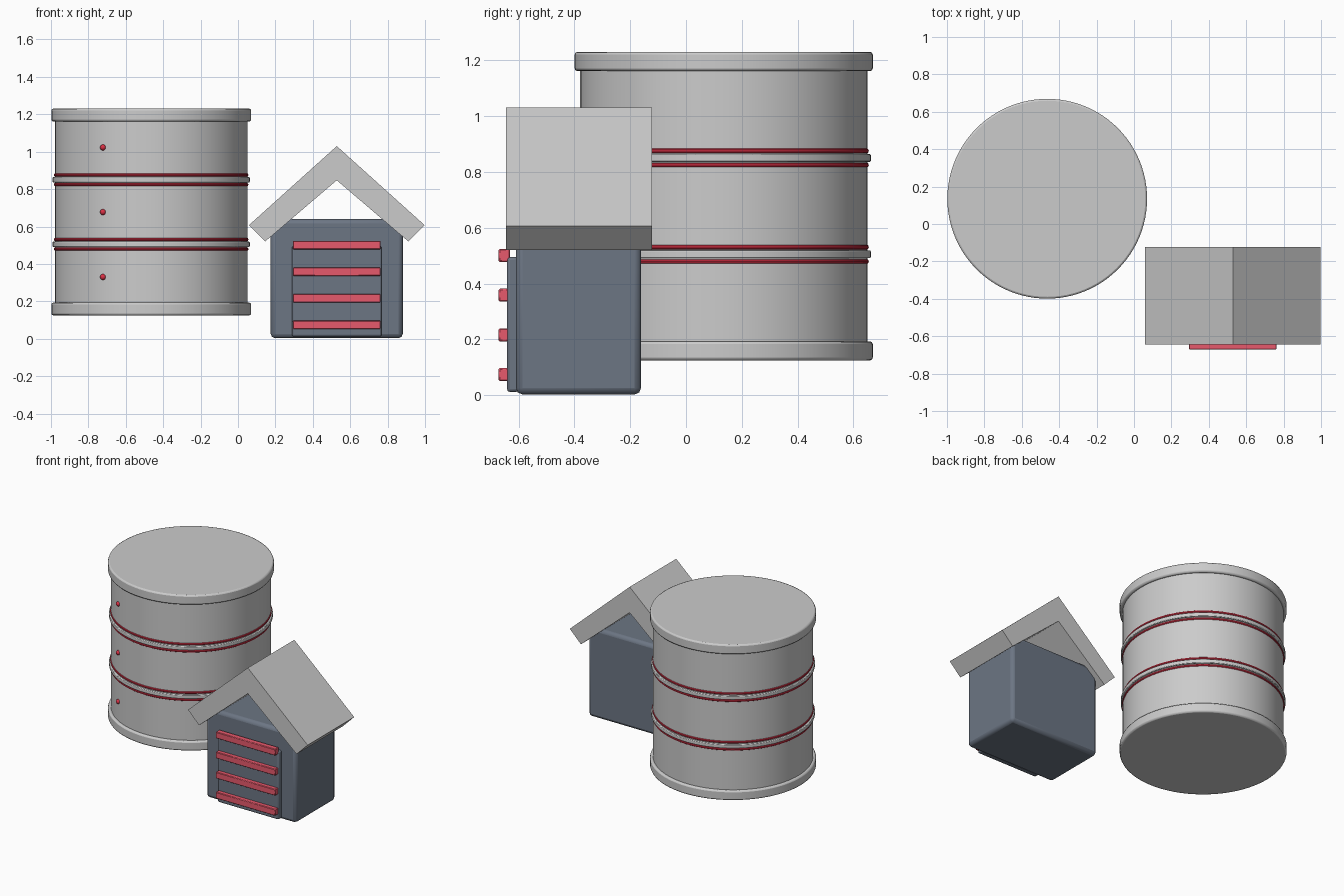
import bpy, bmesh, math

if "Cube" in bpy.data.objects:
    bpy.data.objects.remove(bpy.data.objects["Cube"])

TX, TY = -0.464, 0.135      # tank axis
HX, HY = 0.528, -0.384      # shed centre


def material(name, rgb):
    m = bpy.data.materials.new(name)
    m.diffuse_color = (*rgb, 1)
    m.use_nodes = True
    m.node_tree.nodes["Principled BSDF"].inputs["Base Color"].default_value = m.diffuse_color
    return m


RED = material("red", (0.70, 0.03, 0.06))
SLAT_RED = material("slat_red", (0.80, 0.10, 0.15))
SLATE = material("slate", (0.15, 0.18, 0.23))


def finish(name, mat=None, bevel=0, segments=2, smooth=True):
    ob = bpy.context.object
    ob.name = name
    if mat:
        ob.data.materials.append(mat)
    if bevel:
        b = ob.modifiers.new("bevel", 'BEVEL')
        b.width, b.segments, b.limit_method = bevel, segments, 'ANGLE'
    if smooth:
        bpy.ops.object.shade_smooth_by_angle(angle=math.radians(35))
    return ob


def disc(name, r, z0, z1, bevel=0):
    bpy.ops.mesh.primitive_cylinder_add(vertices=96, radius=r, depth=z1 - z0,
                                        location=(TX, TY, (z0 + z1) / 2))
    return finish(name, None, bevel)


def box(name, lo, hi, mat, bevel, segments=2):
    bpy.ops.mesh.primitive_cube_add(size=1, location=[(a + b) / 2 for a, b in zip(lo, hi)])
    bpy.context.object.scale = [b - a for a, b in zip(lo, hi)]
    bpy.ops.object.transform_apply(location=False, rotation=False, scale=True)
    return finish(name, mat, bevel, segments)


# Tank shell and end rims
disc("tank_shell", 0.515, 0.14, 1.21)
disc("tank_bottom_rim", 0.534, 0.125, 0.193, 0.01)
disc("tank_top_rim", 0.534, 1.161, 1.23, 0.01)

# Bands, each with a red ring above and below
for i, z in enumerate((0.505, 0.850)):
    disc(f"tank_band_{i}", 0.527, z - 0.014, z + 0.014, 0.004)
    for side, s in (("lower", -1), ("upper", 1)):
        bpy.ops.mesh.primitive_torus_add(location=(TX, TY, z + s * 0.0255),
                                         major_radius=0.511, minor_radius=0.009,
                                         major_segments=96, minor_segments=10)
        finish(f"red_ring_{i}_{side}", RED)

# Small lights on the tank front
a = math.radians(240)
for i, z in enumerate((0.33, 0.677, 1.023)):
    bpy.ops.mesh.primitive_uv_sphere_add(
        segments=16, ring_count=10, radius=0.016,
        location=(TX + 0.515 * math.cos(a), TY + 0.515 * math.sin(a), z))
    finish(f"tank_light_{i}", RED)

# Shed body and door
box("shed_body", (HX - 0.353, -0.609, 0.003), (HX + 0.353, -0.161, 0.64), SLATE, 0.023)
box("shed_door", (HX - 0.24, -0.641, 0.012), (HX + 0.24, -0.598, 0.495), SLATE, 0.01)

# Red door slats
for i in range(4):
    z = 0.074 + i * 0.1423
    box(f"door_slat_{i}", (HX - 0.234, -0.671, z - 0.023), (HX + 0.234, -0.63, z + 0.023),
        SLAT_RED, 0.004, 1)

# Gable roof: chevron profile extruded front to back
profile = [(0, 1.03), (0.47, 0.607), (0.383, 0.52), (0, 0.847), (-0.383, 0.52), (-0.47, 0.607)]
bm = bmesh.new()
rows = [[bm.verts.new((HX + x, y, z)) for x, z in profile] for y in (-0.644, -0.122)]
for j in range(6):
    k = (j + 1) % 6
    bm.faces.new((rows[0][j], rows[0][k], rows[1][k], rows[1][j]))
for row in rows:                                   # gable ends, one quad per slope
    bm.faces.new([row[j] for j in (0, 1, 2, 3)])
    bm.faces.new([row[j] for j in (0, 3, 4, 5)])
bmesh.ops.recalc_face_normals(bm, faces=bm.faces)
me = bpy.data.meshes.new("shed_roof")
bm.to_mesh(me)
bm.free()
bpy.context.collection.objects.link(bpy.data.objects.new("shed_roof", me))
